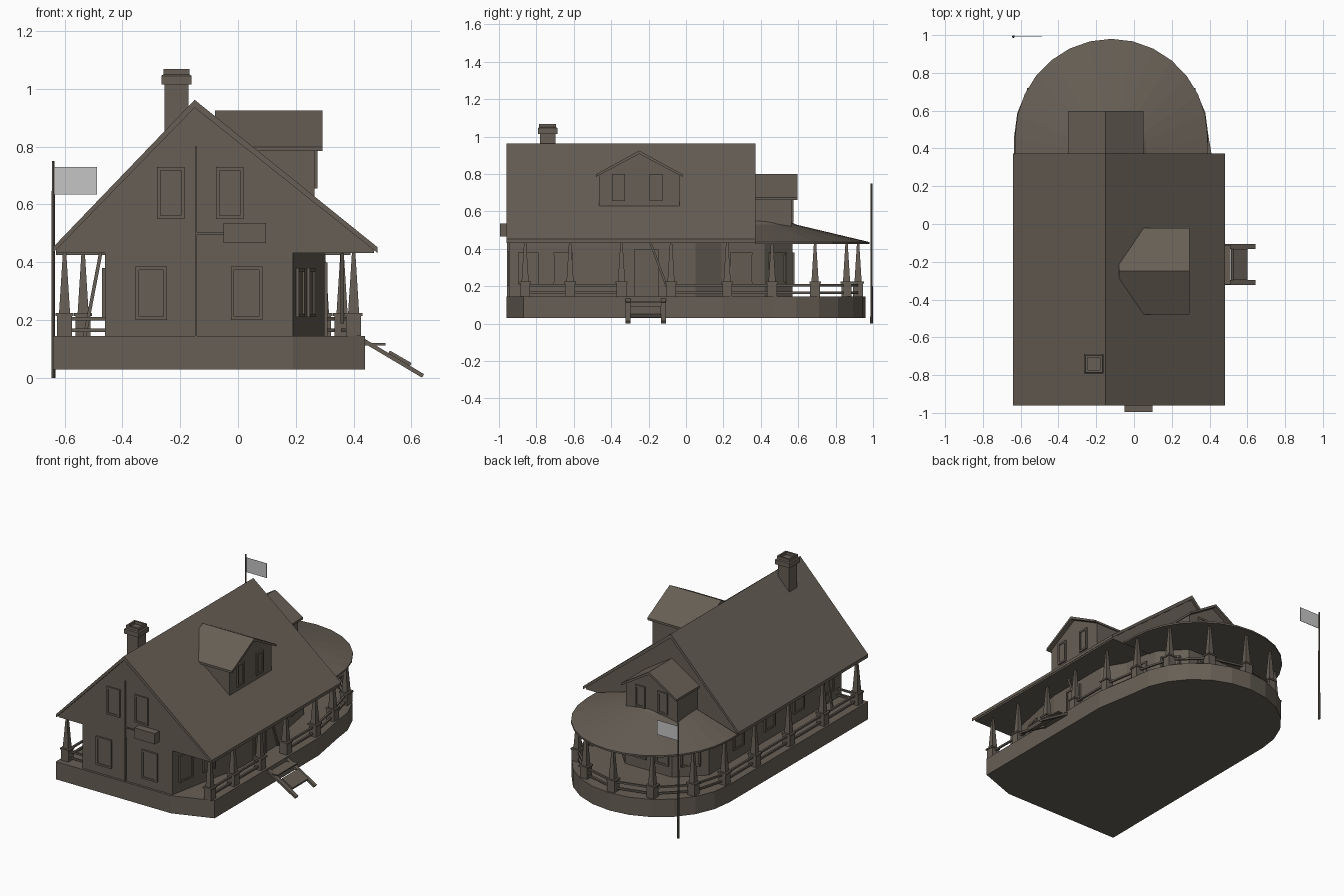
import bpy, bmesh, math
from mathutils import Vector, Matrix

if "Cube" in bpy.data.objects:
    bpy.data.objects.remove(bpy.data.objects["Cube"])


def material(name, rgb):
    m = bpy.data.materials.new(name)
    m.diffuse_color = (*rgb, 1)
    m.use_nodes = True
    m.node_tree.nodes["Principled BSDF"].inputs["Base Color"].default_value = m.diffuse_color
    return m


BROWN = material("weathered brown", (0.135, 0.114, 0.091))
GREY = material("pale grey cloth", (0.56, 0.56, 0.56))


def finish(name, bm, mat=BROWN):
    bmesh.ops.recalc_face_normals(bm, faces=bm.faces)
    me = bpy.data.meshes.new(name)
    bm.to_mesh(me)
    bm.free()
    me.materials.append(mat)
    ob = bpy.data.objects.new(name, me)
    bpy.context.collection.objects.link(ob)
    return ob


def loft(bm, rings):
    """Closed solid through rings of equal point count."""
    vs = [[bm.verts.new(p) for p in r] for r in rings]
    n = len(vs[0])
    for a, b in zip(vs, vs[1:]):
        for i in range(n):
            bm.faces.new((a[i], a[(i + 1) % n], b[(i + 1) % n], b[i]))
    bm.faces.new(vs[0])
    bm.faces.new(vs[-1])


def prism(name, pts, z0, z1):
    bm = bmesh.new()
    loft(bm, [[(x, y, z) for x, y in pts] for z in (z0, z1)])
    return finish(name, bm)


def extrude(name, pts, a, b, axis="y"):
    """Extrude a (u, z) profile along x or y."""
    bm = bmesh.new()
    loft(bm, [[(u, t, z) if axis == "y" else (t, u, z) for u, z in pts] for t in (a, b)])
    return finish(name, bm)


def add_box(bm, lo, hi):
    c = [(a + b) / 2 for a, b in zip(lo, hi)]
    s = [b - a for a, b in zip(lo, hi)]
    bmesh.ops.create_cube(bm, size=1, matrix=Matrix.Translation(c) @ Matrix.Diagonal((*s, 1)))


def box(name, lo, hi, mat=BROWN):
    bm = bmesh.new()
    add_box(bm, lo, hi)
    return finish(name, bm, mat)


def add_beam(bm, p, q, w, h):
    """Rectangular bar from p to q."""
    p, q = Vector(p), Vector(q)
    d = (q - p).normalized()
    side = d.cross(Vector((0, 0, 1)))
    side = side.normalized() if side.length > 1e-4 else Vector((1, 0, 0))
    up = side.cross(d)
    rect = [side * (w / 2 * i) + up * (h / 2 * j) for i, j in ((-1, -1), (1, -1), (1, 1), (-1, 1))]
    loft(bm, [[e + o for o in rect] for e in (p, q)])


def beam(name, p, q, w, h):
    bm = bmesh.new()
    add_beam(bm, p, q, w, h)
    return finish(name, bm)


def window(name, c, n, w, z0, z1):
    """Framed window on a wall at point c with outward normal n."""
    bm = bmesh.new()
    n = Vector((*n, 0)).normalized()
    u = Vector((-n.y, n.x, 0))
    c = Vector((*c, 0)) + n * 0.004
    t = 0.012
    at = lambda s, z: c + u * s + Vector((0, 0, z))
    for s in (-1, 1):
        add_beam(bm, at(s * (w - t) / 2, z0), at(s * (w - t) / 2, z1), t, t)
    for z in (z0 + t / 2, z1 - t / 2):
        add_beam(bm, at(-w / 2, z), at(w / 2, z), t, t)
    c -= n * 0.002
    add_beam(bm, at(-w / 2 + t, (z0 + z1) / 2), at(w / 2 - t, (z0 + z1) / 2), 0.005, z1 - z0 - 2 * t)
    return finish(name, bm)


def arc(cx, cy, rx, ry, n):
    return [(cx + rx * math.cos(math.pi * i / n), cy + ry * math.sin(math.pi * i / n)) for i in range(n + 1)]


# Deck with rounded back
prism("porch_deck", [(-0.64, -0.96), (0.19, -0.96), (0.44, -0.87), (0.44, 0.2)]
      + arc(-0.12, 0.46, 0.515, 0.5, 12), 0.03, 0.145)

# House walls
walls = [(-0.46, -0.945), (0.19, -0.945), (0.30, -0.4), (0.30, 0.05), (0.22, 0.19),
         (0.18, 0.42), (0.04, 0.57), (-0.30, 0.57), (-0.46, 0.42)]
prism("house_walls", walls, 0.145, 0.45)

# Main gable and roof slabs
extrude("gable_block", [(-0.63, 0.432), (0.47, 0.432), (0.47, 0.445), (-0.15, 0.945), (-0.63, 0.445)], -0.947, 0.36)
extrude("main_roof", [(-0.64, 0.432), (-0.64, 0.452), (-0.15, 0.962), (0.483, 0.452), (0.483, 0.432),
                      (-0.15, 0.935)], -0.96, 0.372)

# Rounded porch roof
ring = [(0.39, 0.37)] + arc(-0.12, 0.46, 0.51, 0.52, 14) + [(-0.63, 0.37)]
bm = bmesh.new()
loft(bm, [[(-0.12 + (x + 0.12) * s, 0.365 + (y - 0.365) * s, z) for x, y in ring]
          for s, z in ((1, 0.425), (1, 0.436), (0.36, 0.53), (0.01, 0.64))])
finish("round_porch_roof", bm)


# Dormers
def dormer(name, mid, half, base, eave, ridge, a, b, axis, lip):
    w = half - 0.015
    extrude(name + "_walls", [(mid - w, base), (mid + w, base), (mid + w, eave), (mid, ridge - 0.012),
                              (mid - w, eave)], a, b, axis)
    extrude(name + "_roof", [(mid - half, eave - 0.01), (mid - half, eave + 0.004), (mid, ridge),
                             (mid + half, eave + 0.004), (mid + half, eave - 0.01), (mid, ridge - 0.018)],
            a, b + lip, axis)


dormer("side_dormer", -0.25, 0.23, 0.6, 0.795, 0.925, -0.08, 0.265, "x", 0.028)
dormer("back_dormer", -0.15, 0.2, 0.48, 0.67, 0.80, 0.3, 0.565, "y", 0.032)

# Windows
for i, (x, w, z0, z1) in enumerate([(-0.232, 0.095, 0.55, 0.73), (-0.028, 0.095, 0.55, 0.73),
                                    (-0.3, 0.11, 0.2, 0.385), (0.03, 0.11, 0.2, 0.385)]):
    window(f"front_window_{i}", (x, -0.947), (0, -1), w, z0, z1)
for i, s in enumerate((-0.36, -0.16)):
    window(f"side_dormer_window_{i}", (0.265, s), (1, 0), 0.07, 0.655, 0.80)
for i, s in enumerate((-0.23, -0.07)):
    window(f"back_dormer_window_{i}", (s, 0.565), (0, 1), 0.07, 0.54, 0.68)
    window(f"back_window_{i}", (s - 0.0, 0.57), (0, 1), 0.09, 0.21, 0.38)


def wall_window(name, a, b, f, w, z0=0.21, z1=0.38):
    (ax, ay), (bx, by) = a, b
    window(name, (ax + (bx - ax) * f, ay + (by - ay) * f), (by - ay, ax - bx), w, z0, z1)


wall_window("side_window_0", walls[1], walls[2], 0.19, 0.11)
wall_window("side_window_1", walls[1], walls[2], 0.53, 0.1)
wall_window("side_door", walls[2], walls[3], 0.42, 0.13, 0.145, 0.40)
wall_window("bay_window_0", walls[4], walls[5], 0.45, 0.12)
wall_window("bay_window_1", walls[5], walls[6], 0.45, 0.12)
wall_window("bay_window_2", walls[7], walls[8], 0.5, 0.12)
for i, y in enumerate((-0.8, -0.5, -0.2, 0.12)):
    window(f"left_window_{i}", (-0.46, y), (-1, 0), 0.11, 0.21, 0.38)

# Chimney
bm = bmesh.new()
sq = lambda r, z: [(-0.213 + i * r, -0.74 + j * r, z) for i, j in ((-1, -1), (1, -1), (1, 1), (-1, 1))]
loft(bm, [sq(r, z) for r, z in ((0.041, 0.8), (0.041, 1.015), (0.052, 1.015), (0.052, 1.045),
                                (0.045, 1.05), (0.045, 1.068), (0.034, 1.068), (0.034, 1.05))])
finish("chimney", bm)

# Porch posts: pedestal with tapered column
left_y = (-0.9, -0.55, -0.2, 0.15)
back = arc(-0.12, 0.46, 0.48, 0.46, 6)
right_side = [(0.40, -0.86), (0.40, -0.62), (0.40, -0.345)]
right_rear = [(0.40, -0.08), (0.40, 0.22)]
left_side = [(-0.60, y) for y in reversed(left_y)]
bm = bmesh.new()
for x, y in right_side + right_rear + back + left_side:
    sq = lambda r, z: [(x + i * r, y + j * r, z) for i, j in ((-1, -1), (1, -1), (1, 1), (-1, 1))]
    loft(bm, [sq(r, z) for r, z in ((0.026, 0.145), (0.026, 0.215), (0.031, 0.215), (0.031, 0.225),
                                    (0.019, 0.225), (0.006, 0.432))])
finish("porch_posts", bm)

# Railings
bm = bmesh.new()
for path in (right_side, right_rear + back + left_side, [(-0.60, -0.9), (-0.46, -0.9)]):
    for (ax, ay), (bx, by) in zip(path, path[1:]):
        for z in (0.165, 0.205):
            add_beam(bm, (ax, ay, z), (bx, by, z), 0.012, 0.011)
finish("porch_railings", bm)

# Leaning braces on the side porches
beam("left_brace", (-0.53, -0.75, 0.145), (-0.475, -0.75, 0.432), 0.012, 0.012)
beam("right_brace", (0.36, -0.1, 0.19), (0.36, -0.19, 0.432), 0.012, 0.012)

# Steps
bm = bmesh.new()
for y in (-0.31, -0.12):
    add_beam(bm, (0.43, y, 0.132), (0.64, y, 0.007), 0.026, 0.014)
add_beam(bm, (0.52, -0.215, 0.085), (0.595, -0.215, 0.042), 0.165, 0.022)
add_box(bm, (0.43, -0.32, 0.113), (0.51, -0.11, 0.12))
finish("porch_steps", bm)

# Front drainpipe, bracket and blank sign box
box("drainpipe", (-0.148, -0.957, 0.145), (-0.142, -0.945, 0.8))
box("sign_bracket", (-0.145, -0.96, 0.497), (-0.04, -0.954, 0.503))
box("sign_box", (-0.05, -0.995, 0.467), (0.097, -0.947, 0.536))

# Flagpole and flag
bm = bmesh.new()
bmesh.ops.create_cone(bm, cap_ends=True, segments=8, radius1=0.007, radius2=0.005, depth=0.75,
                      matrix=Matrix.Translation((-0.639, 0.992, 0.375)))
finish("flagpole", bm)
box("flag", (-0.634, 0.991, 0.635), (-0.488, 0.993, 0.73), GREY)
